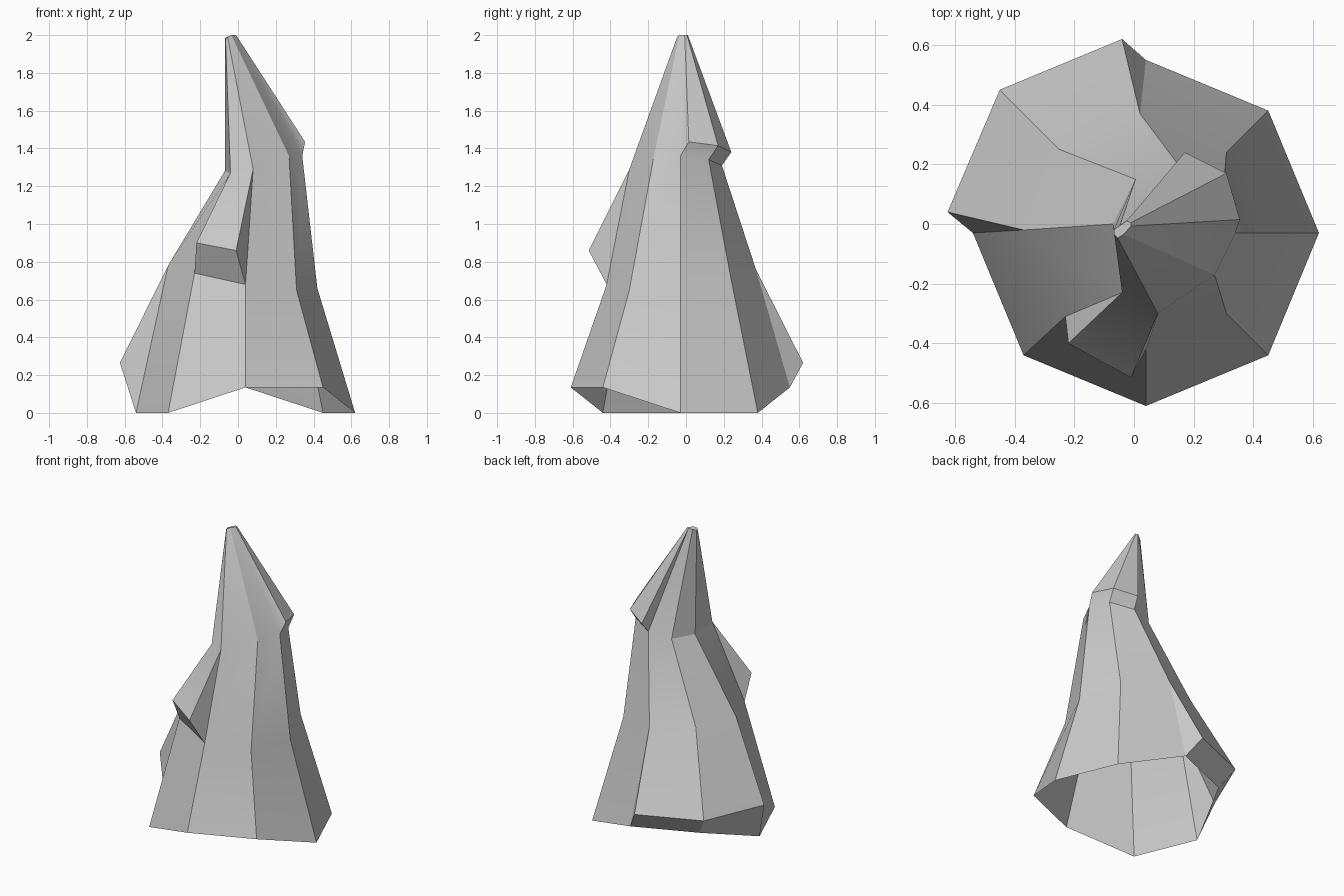
import bpy, bmesh, math

if "Cube" in bpy.data.objects:
    bpy.data.objects.remove(bpy.data.objects["Cube"])

# Eight-sided rings, anticlockwise from +x
base_z = [0, 0, .135, .135, 0, 0, .135, .135]
base = [(.04 + .58 * math.cos(i * math.pi / 4),
         -.03 + .58 * math.sin(i * math.pi / 4), z) for i, z in enumerate(base_z)]
lower = [(.42, -.03, .66), (.31, .24, .70), (.02, .37, .76), (-.25, .25, .78),
         (-.37, -.02, .78), (-.23, -.31, .74), (.04, -.42, .68), (.31, -.30, .65)]
upper = [(.34, -.03, 1.36), (.30, .12, 1.34), (.155, .19, 1.31), (.005, .15, 1.285),
         (-.07, 0, 1.28), (-.04, -.23, 1.27), (.08, -.30, 1.29), (.27, -.17, 1.36)]
tip = [(-.01, -.007, 2), (-.01, .005, 2), (-.025, .01, 2), (-.047, -.005, 1.995),
       (-.068, -.02, 1.985), (-.066, -.035, 1.98), (-.055, -.047, 1.99), (-.035, -.035, 2)]

# Jutting ledges: for each tier, the ring corner moved outward
ledges = [
    {2: (-.04, .62, .265), 3: (-.45, .45, .265), 4: (-.625, .04, .265)},
    {5: (-.22, -.40, .90), 6: (-.01, -.515, .86)},
    {0: (.355, .015, 1.435), 1: (.31, .17, 1.415), 2: (.17, .24, 1.38)},
]

bm = bmesh.new()
rings = [[bm.verts.new(p) for p in r] for r in (base, lower, upper, tip)]

# Walls of each tier, with ledge undersides and closing triangles
for tier, ledge in enumerate(ledges):
    low, high = rings[tier], rings[tier + 1]
    out = {i: bm.verts.new(p) for i, p in ledge.items()}
    for i in range(8):
        j = (i + 1) % 8
        if i in out and j in out:
            bm.faces.new((low[i], low[j], out[j], out[i]))
            bm.faces.new((out[i], out[j], high[j], high[i]))
        else:
            bm.faces.new((low[i], low[j], high[j], high[i]))
    first, last = min(out), max(out)
    bm.faces.new((low[first], out[first], high[first]))
    bm.faces.new((out[last], low[last], high[last]))

# Blunt tip; the underside stays open
bm.faces.new(rings[3])
bmesh.ops.recalc_face_normals(bm, faces=bm.faces)

mesh = bpy.data.meshes.new("rock_spire")
bm.to_mesh(mesh)
bm.free()
spire = bpy.data.objects.new("rock_spire", mesh)
bpy.context.collection.objects.link(spire)
bpy.context.view_layer.objects.active = spire
spire.select_set(True)
bpy.ops.object.shade_smooth_by_angle(angle=math.radians(25))
